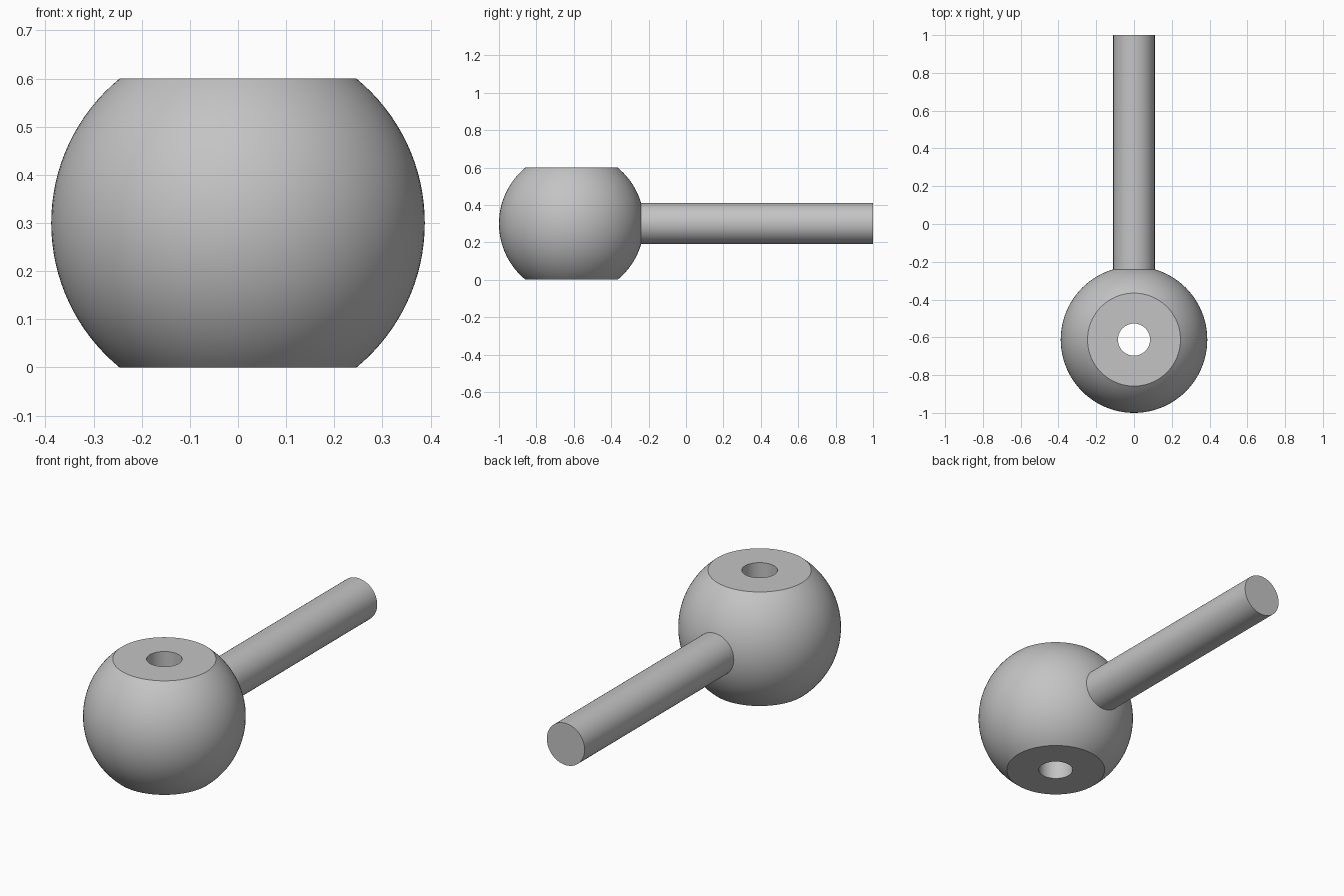
import bpy, bmesh
from math import asin, cos, sin, radians
from mathutils import Matrix, Vector

cube = bpy.data.objects.get("Cube")
if cube:
    bpy.data.objects.remove(cube, do_unlink=True)

BALL_R, HALF_H, HOLE_R = 0.388, 0.30, 0.085
ROD_R, CENTRE_Y = 0.11, -0.612

grey = bpy.data.materials.new("plain_grey")
grey.use_nodes = True
colour = (0.55, 0.55, 0.55, 1)
grey.diffuse_color = colour
grey.node_tree.nodes["Principled BSDF"].inputs["Base Color"].default_value = colour


def finish(bm, name):
    bmesh.ops.remove_doubles(bm, verts=bm.verts, dist=1e-5)
    bmesh.ops.recalc_face_normals(bm, faces=bm.faces)
    mesh = bpy.data.meshes.new(name)
    bm.to_mesh(mesh)
    bm.free()
    mesh.materials.append(grey)
    obj = bpy.data.objects.new(name, mesh)
    bpy.context.collection.objects.link(obj)
    bpy.ops.object.select_all(action='DESELECT')
    obj.select_set(True)
    bpy.context.view_layer.objects.active = obj
    bpy.ops.object.shade_smooth_by_angle(angle=radians(30))
    return obj


# Ball with flat ends and a through hole, turned from one closed profile
limit, rings = asin(HALF_H / BALL_R), 32
angles = [limit * (2 * i / rings - 1) for i in range(rings + 1)]
profile = [(BALL_R * cos(a), BALL_R * sin(a)) for a in angles]
profile += [(HOLE_R, HALF_H), (HOLE_R, -HALF_H)]
bm = bmesh.new()
verts = [bm.verts.new((r, 0, z)) for r, z in profile]
edges = [bm.edges.new((v, verts[i - 1])) for i, v in enumerate(verts)]
bmesh.ops.spin(bm, geom=verts + edges, cent=(0, 0, 0), axis=(0, 0, 1),
               angle=radians(360), steps=96)
ball = finish(bm, "drilled_ball")
ball.location = (0, CENTRE_Y, HALF_H)

# Straight rod seated just inside the back of the ball
start, end = -0.27, 1.0
bm = bmesh.new()
bmesh.ops.create_cone(bm, cap_ends=True, segments=64, radius1=ROD_R,
                      radius2=ROD_R, depth=end - start,
                      matrix=Matrix.Translation(Vector((0, (start + end) / 2, HALF_H)))
                      @ Matrix.Rotation(radians(90), 4, 'X'))
finish(bm, "rod_handle")
